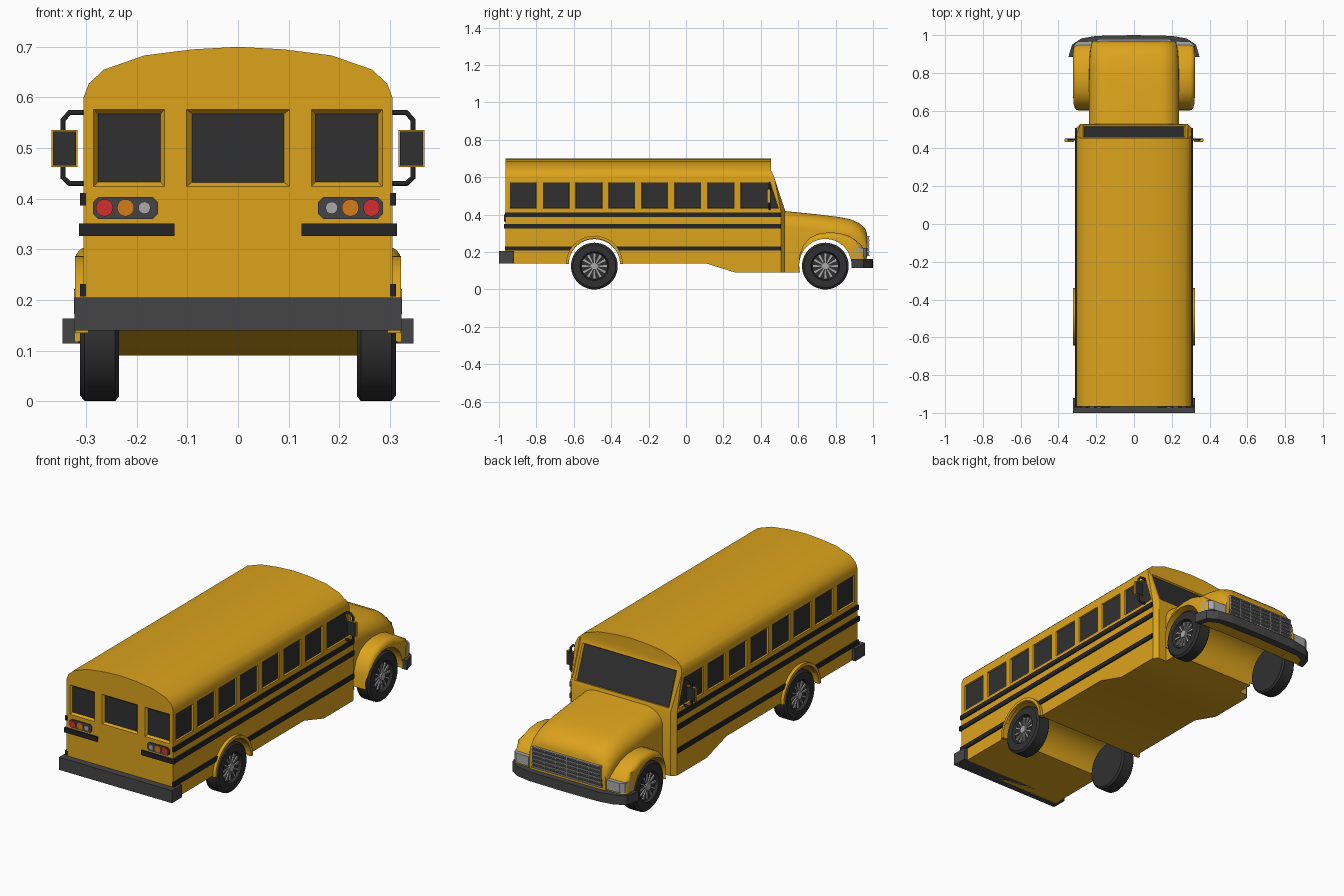
import bpy, bmesh, math
from mathutils import Vector

if "Cube" in bpy.data.objects:
    bpy.data.objects.remove(bpy.data.objects["Cube"])

def material(name, c):
    m = bpy.data.materials.new(name)
    m.diffuse_color = (*c, 1)
    m.use_nodes = True
    m.node_tree.nodes["Principled BSDF"].inputs["Base Color"].default_value = m.diffuse_color
    return m

YELLOW = material("yellow_paint", (0.72, 0.37, 0.012))
BLACK = material("black_trim", (0.018, 0.018, 0.018))
GLASS = material("dark_glass", (0.03, 0.03, 0.03))
DARK = material("dark_grey", (0.06, 0.06, 0.06))
SILVER = material("silver", (0.4, 0.4, 0.4))
RED = material("red_lens", (0.65, 0.03, 0.03))
ORANGE = material("orange_lens", (0.65, 0.2, 0.01))

def finish(name, bm, mat=None, mirror=False):
    bmesh.ops.recalc_face_normals(bm, faces=bm.faces)
    me = bpy.data.meshes.new(name)
    bm.to_mesh(me)
    bm.free()
    o = bpy.data.objects.new(name, me)
    bpy.context.collection.objects.link(o)
    if mat:
        me.materials.append(mat)
    if mirror:
        o.modifiers.new("mirror", 'MIRROR')
    return o

def skin(bm, rings):
    """Bridge equal-length rings of points and cap both ends."""
    vs = [[bm.verts.new(p) for p in r] for r in rings]
    n = len(vs[0])
    for a, b in zip(vs, vs[1:]):
        for i in range(n):
            bm.faces.new((a[i], a[(i + 1) % n], b[(i + 1) % n], b[i]))
    bm.faces.new(vs[0])
    bm.faces.new(vs[-1])

def prism(name, polys, axis, lo, hi, mat=None, mirror=False, bevel=None, width=0.02, seg=1):
    """Extrude 2D outlines along an axis; bevel is an edge filter on both end points."""
    def at(p, t):
        q = list(p)
        q.insert('xyz'.index(axis), t)
        return q
    bm = bmesh.new()
    for poly in polys:
        skin(bm, [[at(p, t) for p in poly] for t in (lo, hi)])
    if bevel:
        edges = [e for e in bm.edges if bevel(*[v.co for v in e.verts])]
        bmesh.ops.bevel(bm, geom=edges, offset=width, segments=seg, profile=0.5, affect='EDGES')
    return finish(name, bm, mat, mirror)

def rect(a, b, c, d):
    return [(a, c), (b, c), (b, d), (a, d)]

def arc(cx, cy, r, n=32, a0=0, a1=2 * math.pi, closed=False):
    m = n if not closed else n - 1
    return [(cx + r * math.cos(a0 + (a1 - a0) * i / m), cy + r * math.sin(a0 + (a1 - a0) * i / m)) for i in range(n)]

def boolean(o, other, op='DIFFERENCE', keep=False):
    m = o.modifiers.new("bool", 'BOOLEAN')
    m.operation, m.object, m.solver = op, other, 'EXACT'
    bpy.context.view_layer.objects.active = o
    bpy.ops.object.modifier_apply(modifier=m.name)
    if not keep:
        bpy.data.objects.remove(other)

def smooth(o, deg=35):
    bpy.ops.object.select_all(action='DESELECT')
    o.select_set(True)
    bpy.context.view_layer.objects.active = o
    bpy.ops.object.shade_smooth_by_angle(angle=math.radians(deg))

REAR, FRONT, AXLE = -0.49, 0.745, 0.125

# Body shell: side profile intersected with the domed cross-section
profile = [(-0.965, 0.14), (0.105, 0.14), (0.265, 0.09), (0.53, 0.09), (0.53, 0.42),
           (0.455, 0.62), (0.455, 0.72), (-0.965, 0.72)]
body = prism("bus_body", [profile], 'x', -0.305, 0.305, YELLOW,
             bevel=lambda a, b: abs(a.x - b.x) < 1e-4 and min(a.y, b.y) > 0.45 and max(a.z, b.z) < 0.63, width=0.022)
dome = [(0.305, 0.6), (0.295, 0.627), (0.265, 0.655), (0.185, 0.683), (0.09, 0.695), (0, 0.70)]
section = [(0.32, 0), (0.32, 0.6)] + dome
section += [(-x, z) for x, z in reversed(section) if x > 0]
boolean(body, prism("section_helper", [section], 'y', -1.2, 1.2), 'INTERSECT')
boolean(body, prism("rear_tunnel", [arc(REAR, 0.13, 0.139, 48)], 'x', -0.5, 0.5))

# Window recesses and glass
cut_bm, glass_bm = bmesh.new(), bmesh.new()

def window(corners, normal, depth, t):
    pts, n = [Vector(c) for c in corners], Vector(normal).normalized()
    mid = sum(pts, Vector()) / 4
    inner = [p.lerp(mid, t) - n * depth for p in pts]
    skin(cut_bm, [[p + n * 0.01 for p in pts], pts, inner])
    skin(glass_bm, [[p + n * 0.002 for p in inner], [p - n * 0.004 for p in inner]])

for s in (1, -1):
    for i in range(8):
        y0 = -0.942 + i * 0.1762
        y1, y2 = (0.495, 0.45) if i == 7 else (y0 + 0.142, y0 + 0.142)
        x = 0.305 * s
        window([(x, y0, 0.433), (x, y1, 0.433), (x, y2, 0.573), (x, y0, 0.573)], (s, 0, 0), 0.01, 0.03)
    window([(s * a, -0.965, z) for a, z in rect(0.145, 0.285, 0.424, 0.576)], (0, -1, 0), 0.012, 0.12)
window([(a, -0.965, z) for a, z in rect(-0.102, 0.102, 0.424, 0.576)], (0, -1, 0), 0.012, 0.11)
slope = lambda z: 0.455 + (0.62 - z) * 0.375
window([(a, slope(z), z) for a, z in rect(-0.27, 0.27, 0.435, 0.605)], (0, 1, 0.375), 0.01, 0.03)
boolean(body, finish("window_cutter", cut_bm))
smooth(body)
finish("window_glass", glass_bm, GLASS)

# Black rub rails along the sides and across the back corners
rails = [rect(-0.967, 0.508, z, z + 0.024) for z in (0.387, 0.327)]
rails += [rect(-0.967, -0.606, 0.207, 0.231), rect(-0.374, 0.508, 0.207, 0.231)]
prism("side_rails", rails, 'x', 0.3, 0.312, BLACK, True)
prism("rear_rails", [rect(0.125, 0.314, 0.326, 0.351)], 'y', -0.972, -0.96, BLACK, True)

# Rear wheel arch lips
lip = arc(REAR, 0.135, 0.152, 25, 0, math.pi, True) + arc(REAR, 0.135, 0.137, 25, math.pi, 0, True)
smooth(prism("rear_arch_lip", [lip], 'x', 0.295, 0.322, YELLOW, True))

# Hood lofted from rounded sections: y, half width, top, bottom
rings = []
for y, w, top, bot in [(0.52, 0.238, 0.42, 0.09), (0.7, 0.238, 0.402, 0.09), (0.82, 0.237, 0.387, 0.1),
                       (0.88, 0.235, 0.375, 0.12), (0.925, 0.231, 0.355, 0.12),
                       (0.955, 0.225, 0.33, 0.12), (0.968, 0.218, 0.302, 0.12)]:
    half = [(w, bot)] + [(w - 0.1 + 0.1 * math.cos(a), top - 0.085 + 0.085 * math.sin(a))
                         for a in [math.pi / 2 * i / 8 for i in range(9)]]
    rings.append([(x, y, z) for x, z in half] + [(-x, y, z) for x, z in reversed(half)])
bm = bmesh.new()
skin(bm, rings)
hood = finish("hood", bm, YELLOW)

# Front fenders
shape = [(0.602, 0.11), (0.606, 0.18), (0.625, 0.235), (0.66, 0.275), (0.705, 0.297), (0.76, 0.305),
         (0.82, 0.302), (0.87, 0.287), (0.91, 0.262), (0.94, 0.235), (0.955, 0.205), (0.96, 0.12)]
fender = prism("front_fender", [shape], 'x', 0.2, 0.322, YELLOW,
               bevel=lambda a, b: min(a.x, b.x) > 0.3 and max(a.z, b.z) > 0.125, width=0.026, seg=4)
tunnel = prism("front_tunnel", [arc(FRONT, 0.13, 0.14, 48)], 'x', -0.5, 0.5)
boolean(hood, tunnel, keep=True)
boolean(fender, tunnel)
smooth(hood)
smooth(fender)
fender.modifiers.new("mirror", 'MIRROR')

# Grille with bars, headlights
prism("grille_panel", [[(-0.2, 0.18), (0.2, 0.18), (0.188, 0.285), (-0.188, 0.285)]], 'y', 0.95, 0.972, DARK)
bars = [rect(-0.2 + 0.0024 * i, 0.2 - 0.0024 * i, 0.178 + 0.0205 * i, 0.184 + 0.0205 * i) for i in range(6)]
prism("grille_bars", bars, 'y', 0.96, 0.98, SILVER)
prism("grille_posts", [rect(x - 0.003, x + 0.003, 0.18, 0.285) for x in
                       [-0.192 + 0.064 * i for i in range(7)]], 'y', 0.96, 0.978, SILVER)
prism("headlight", [[(0.222, 0.968), (0.295, 0.966), (0.316, 0.95), (0.324, 0.91), (0.222, 0.91)]],
      'z', 0.172, 0.222, SILVER, True)

# Bumpers
outer = [(0.2, 0.996), (0.28, 0.982), (0.328, 0.95), (0.347, 0.885)]
inner = [(0.315, 0.885), (0.3, 0.93), (0.25, 0.955)]
side = outer + inner
plan = [(0, 1.0)] + side + [(0, 0.962)] + [(-x, y) for x, y in reversed(side)]
prism("front_bumper", [plan], 'z', 0.114, 0.163, DARK)
prism("rear_bumper", [rect(-0.323, 0.323, -1, -0.92)], 'z', 0.14, 0.205, DARK)

# Tail lamps
plate = [(0.168, 0.36), (0.276, 0.36), (0.286, 0.37), (0.286, 0.393), (0.276, 0.403),
         (0.168, 0.403), (0.158, 0.393), (0.158, 0.37)]
prism("tail_lamp_plate", [plate], 'y', -0.97, -0.96, DARK, True)
for name, x, r, mat in [("red", 0.264, 0.017, RED), ("orange", 0.222, 0.017, ORANGE), ("white", 0.185, 0.012, SILVER)]:
    prism(name + "_tail_lamp", [arc(x, 0.382, r, 20)], 'y', -0.974, -0.965, mat, True)

# Wing mirrors on bent tube arms
prism("mirror_housing", [rect(0.317, 0.368, 0.463, 0.536)], 'y', 0.437, 0.449, YELLOW, True)
prism("mirror_glass", [rect(0.32, 0.365, 0.466, 0.533)], 'y', 0.434, 0.452, GLASS, True)
for s in (1, -1):
    cu = bpy.data.curves.new("mirror_arm", 'CURVE')
    cu.dimensions, cu.bevel_depth, cu.bevel_resolution, cu.use_fill_caps = '3D', 0.006, 1, True
    path = [(0.3, 0.57), (0.333, 0.57), (0.346, 0.555), (0.346, 0.442), (0.333, 0.43), (0.3, 0.43)]
    sp = cu.splines.new('POLY')
    sp.points.add(len(path) - 1)
    for p, (x, z) in zip(sp.points, path):
        p.co = (s * x, 0.447, z, 1)
    cu.materials.append(BLACK)
    bpy.context.collection.objects.link(bpy.data.objects.new("mirror_arm", cu))

# Wheels: lathed tyre, spokes and hub
tyre = [(0.235, 0.116), (0.243, 0.125), (0.303, 0.125), (0.312, 0.114), (0.312, 0.077), (0.296, 0.071)]
for label, y in (("rear", REAR), ("front", FRONT)):
    bm = bmesh.new()
    skin(bm, [[(x, *p) for p in arc(y, AXLE, r, 40)] for x, r in tyre])
    smooth(finish(label + "_tyre", bm, GLASS, True), 30)
    spokes = []
    for k in range(12):
        a = 2 * math.pi * k / 12
        c, s = math.cos(a), math.sin(a)
        spokes.append([(y + r * c - t * s, AXLE + r * s + t * c)
                       for r, t in ((0.012, -0.002), (0.067, -0.006), (0.067, 0.006), (0.012, 0.002))])
    prism(label + "_spokes", spokes, 'x', 0.294, 0.303, SILVER, True)
    prism(label + "_hub", [arc(y, AXLE, 0.02, 20)], 'x', 0.294, 0.309, SILVER, True)
